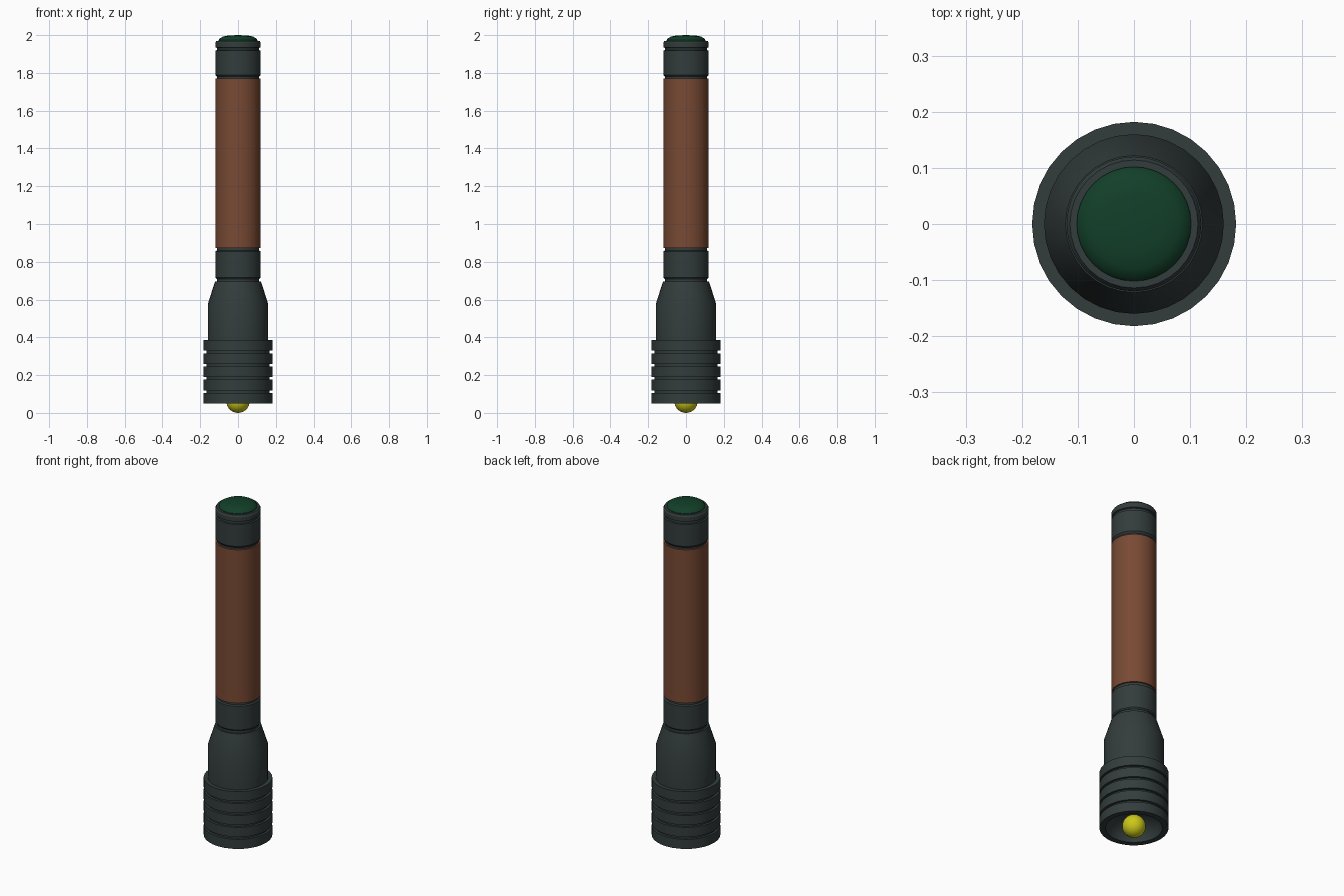
import bpy, bmesh, math

if "Cube" in bpy.data.objects:
    bpy.data.objects.remove(bpy.data.objects["Cube"], do_unlink=True)

SEGMENTS = 32


def material(name, rgb):
    mat = bpy.data.materials.new(name)
    mat.use_nodes = True
    color = (*rgb, 1)
    mat.diffuse_color = color
    mat.node_tree.nodes["Principled BSDF"].inputs["Base Color"].default_value = color
    return mat


def smooth(obj):
    bpy.ops.object.select_all(action="DESELECT")
    obj.select_set(True)
    bpy.context.view_layer.objects.active = obj
    bpy.ops.object.shade_smooth_by_angle(angle=math.radians(30))


def lathe(name, profile, mat):
    """Spin (radius, height) points, listed upward on the outside, about z."""
    bm = bmesh.new()
    rings = []
    for r, z in profile:
        if r == 0:
            rings.append([bm.verts.new((0, 0, z))] * SEGMENTS)
        else:
            turns = [math.tau * i / SEGMENTS for i in range(SEGMENTS)]
            rings.append([bm.verts.new((r * math.cos(a), r * math.sin(a), z)) for a in turns])
    for low, high in zip(rings, rings[1:]):
        for i in range(SEGMENTS):
            j = (i + 1) % SEGMENTS
            corners = dict.fromkeys((low[i], low[j], high[j], high[i]))
            bm.faces.new(list(corners))
    mesh = bpy.data.meshes.new(name)
    bm.to_mesh(mesh)
    bm.free()
    mesh.materials.append(mat)
    obj = bpy.data.objects.new(name, mesh)
    bpy.context.collection.objects.link(obj)
    smooth(obj)
    return obj


def bands(bottom, top, count, radius, groove_radius, gap):
    """Profile of equal raised bands parted by square grooves."""
    height = (top - bottom - gap * (count - 1)) / count
    points = []
    for i in range(count):
        z = bottom + i * (height + gap)
        points += [(radius, z), (radius, z + height)]
        if i < count - 1:
            points += [(groove_radius, z + height), (groove_radius, z + height + gap)]
    return points


metal = material("dark grey metal", (0.033, 0.045, 0.045))
grip_brown = material("brown grip", (0.19, 0.068, 0.034))
green = material("green rubber", (0.006, 0.05, 0.022))
yellow = material("yellow bulb", (0.6, 0.58, 0.01))

# Ribbed lamp head with a hollow reflector bowl underneath
bowl = [(0, 0.15), (0.06, 0.145), (0.11, 0.12), (0.14, 0.085), (0.15, 0.05)]
lathe("lamp_head", bowl + bands(0.05, 0.385, 5, 0.182, 0.168, 0.014) + [(0.15, 0.385)], metal)

# Tapered neck, then the lower collar between two grooves
lathe("neck", [(0.16, 0.38), (0.16, 0.575), (0.122, 0.695), (0.112, 0.695)], metal)
lathe("lower_collar", [(0.112, 0.69), (0.112, 0.71), (0.115, 0.71), (0.12, 0.717),
                       (0.12, 0.855), (0.112, 0.86), (0.112, 0.875)], metal)

# Long grip
lathe("grip", [(0.11, 0.873), (0.12, 0.873), (0.12, 1.77), (0.11, 1.77)], grip_brown)

# Tail cap with a narrow groove near the rounded rim
lathe("tail_cap", [(0.112, 1.765), (0.112, 1.78), (0.12, 1.79), (0.12, 1.918),
                   (0.112, 1.92), (0.112, 1.932), (0.12, 1.935), (0.12, 1.96),
                   (0.114, 1.97), (0, 1.97)], metal)

# Domed push button
lathe("button", [(0.102, 1.965), (0.102, 1.974), (0.096, 1.983), (0.08, 1.992),
                 (0.05, 1.998), (0, 2.0)], green)

# Bulb
bpy.ops.mesh.primitive_uv_sphere_add(segments=32, ring_count=16, radius=0.062,
                                     location=(0, 0, 0.062))
bulb = bpy.context.object
bulb.name = "bulb"
bulb.data.materials.append(yellow)
smooth(bulb)
